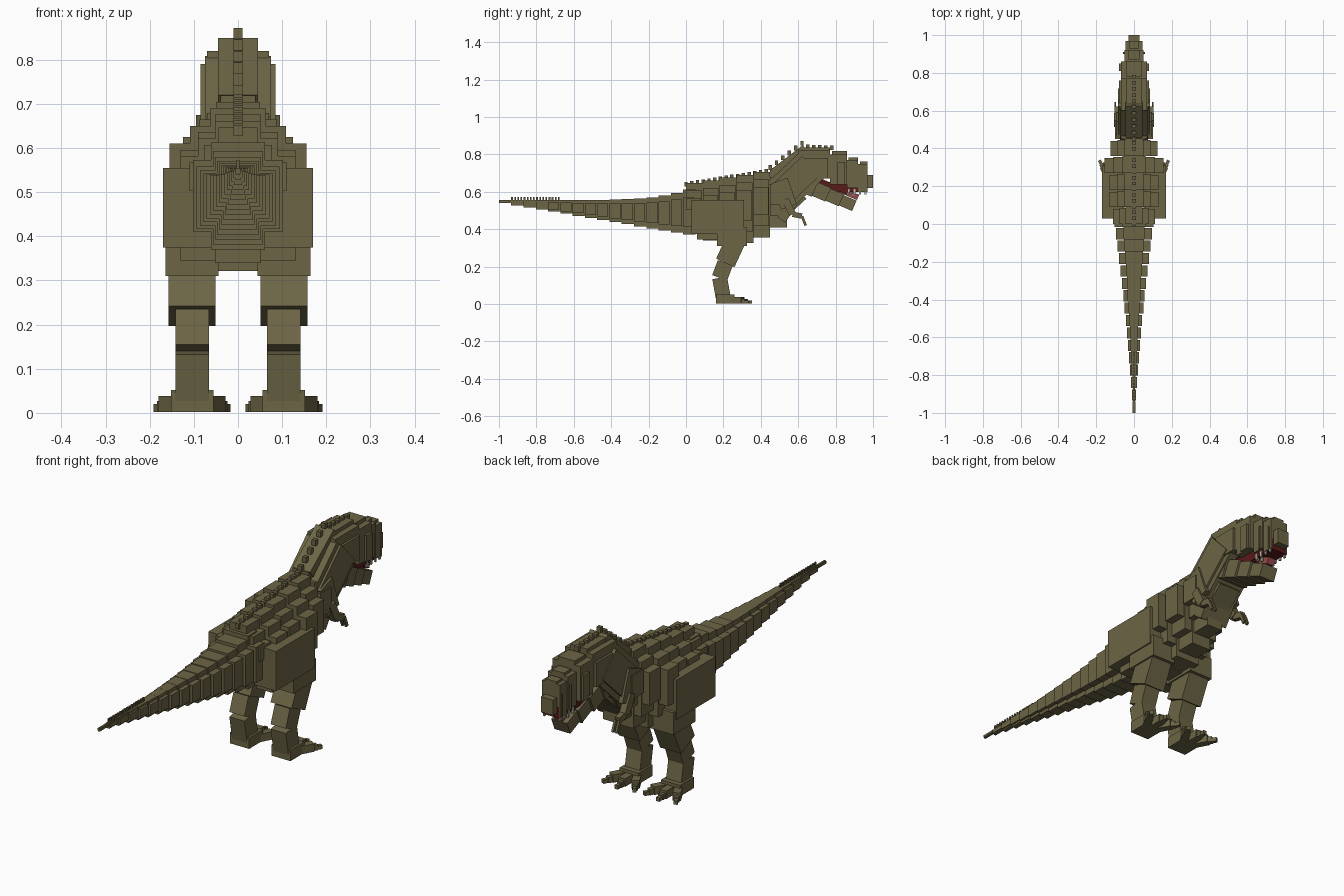
import bpy
from math import atan2, hypot, radians, sin, cos
from mathutils import Vector

cube = bpy.data.objects.get("Cube")
if cube:
    bpy.data.objects.remove(cube, do_unlink=True)


def material(name, *rgb):
    mat = bpy.data.materials.new(name)
    mat.use_nodes = True
    mat.diffuse_color = (*rgb, 1)
    shader = mat.node_tree.nodes["Principled BSDF"]
    shader.inputs["Base Color"].default_value = mat.diffuse_color
    return mat


olive = material("olive_hide", 0.15, 0.13, 0.06)
red = material("mouth_red", 0.1, 0.01, 0.01)
pink = material("tongue_pink", 0.3, 0.07, 0.07)
ivory = material("tooth_ivory", 0.5, 0.5, 0.4)


def block(name, centre, size, rotation=(0, 0, 0), mat=olive):
    bpy.ops.mesh.primitive_cube_add(size=1, location=centre, rotation=rotation)
    part = bpy.context.object
    part.name = name
    part.scale = size
    part.data.materials.append(mat)


def slab(name, half, back, front, bottom, top, mat=olive):
    """Upright block centred on the middle plane."""
    block(name, (0, (back + front) / 2, (bottom + top) / 2),
          (half * 2, front - back, top - bottom), mat=mat)


def limb(name, x, width, start, end, thick, mat=olive):
    """Tilted block running between two points of the side plane."""
    middle, run = (start + end) / 2, end - start
    block(name, (x, middle.x, middle.y), (width, hypot(*run), thick),
          (atan2(run.y, run.x), 0, 0), mat)


def point(y, z):
    return Vector((y, z))


def back_line(y):
    return 0.64 + 0.16 * y


def belly_line(y):
    return 0.32 + 1.5 * (y - 0.25) ** 2


# Tail: stepped segments, each a tall core inside a wide band
segments = 16
step = 1.05 / segments
for i in range(segments):
    t = (i + 0.5) / segments
    back = i * step - 1
    front = back + step
    half = 0.006 + 0.1 * t ** 1.3
    bottom, top = 0.545 - 0.18 * t, 0.555 + 0.07 * t ** 6
    rise = (top - bottom) / 6
    slab("tail_core", half * 0.6, back, front, bottom, top)
    slab("tail_band", half, back, front - step / 10, bottom + rise, top - rise)

# Torso: rings of three nested slabs, the widest being the shortest
ring = 0.09
for i, half in enumerate((0.11, 0.13, 0.13, 0.155, 0.125, 0.1)):
    back = i * ring
    front = back + ring
    middle = back + ring / 2
    for inset in (0, 0.5, 1):
        slab("torso_block", half * (0.4 + 0.6 * inset), back, front - inset / 100,
             belly_line(middle) + 0.12 * inset, back_line(middle) - 0.08 * inset)

# Neck and throat
chest, nape = point(0.5, 0.58), point(0.47, 0.7)
crown, gullet = point(0.64, 0.83), point(0.61, 0.6)
head_base = point(0.67, 0.74)
limb("neck", 0, 0.15, chest, head_base, 0.19)
limb("neck_side", 0, 0.17, chest, head_base, 0.14)
limb("neck_crest", 0, 0.09, nape, crown, 0.05)
limb("throat", 0, 0.11, point(0.49, 0.49), gullet, 0.1)
limb("chest_front", 0, 0.14, point(0.51, 0.45), gullet, 0.05)

# Skull and upper jaw, from back to front
back = 0.6
for name, half, front, bottom, top in (
    ("skull", 0.07, 0.77, 0.67, 0.82),
    ("face", 0.07, 0.86, 0.64, 0.8),
    ("snout", 0.05, 0.92, 0.62, 0.77),
    ("muzzle", 0.045, 0.97, 0.6, 0.75),
):
    slab(name, half, back, front, bottom, top)
    slab(name + "_cap", half * 0.6, back + 0.01, front, top, top + half / 4)
    slab(name + "_cheek", half * 1.15, back + 0.04, front - 0.01, bottom, top - 0.04)
    back = front
slab("nose", 0.03, back, 1, 0.62, 0.69)
slab("palate", 0.04, 0.72, back, 0.598, 0.65, red)

# Lower jaw, narrowing in steps to the chin
hinge, chin = point(0.62, 0.645), point(0.9, 0.525)
pieces = 4
for i in range(pieces):
    limb("lower_jaw", 0, 0.14 - 0.02 * i, hinge.lerp(chin, i / pieces),
         hinge.lerp(chin, (i + 1) / pieces), 0.09 - 0.01 * i)
lift = point(0.02, 0.045)
limb("mouth_lining", 0, 0.07, hinge + lift, hinge.lerp(chin, 0.8) + lift, 0.02, red)
limb("tongue", 0, 0.04, hinge + lift, chin + lift, 0.03, pink)

# Joints of the leg and arm
hip, knee = point(0.27, 0.35), point(0.21, 0.22)
ankle, heel = point(0.18, 0.14), point(0.2, 0.03)
shoulder, elbow = point(0.53, 0.56), point(0.57, 0.48)
wrist, fingertip = point(0.62, 0.47), point(0.64, 0.42)

for side in (-1, 1):
    # Teeth
    for i in range(4):
        block("upper_tooth", (side * 0.04, 0.87 + 0.03 * i, 0.6),
              (0.007, 0.01, 0.03), mat=ivory)
        root = hinge.lerp(chin, 0.6 + i / 10) + lift
        block("lower_tooth", (side * 0.03, *root), (0.007, 0.01, 0.02), mat=ivory)

    # Hip, thigh, shin and ankle
    leg_x = side * 0.104
    block("hip", (side * 0.115, 0.17, 0.465), (0.11, 0.28, 0.18))
    block("upper_thigh", (leg_x, 0.245, 0.36), (0.12, 0.16, 0.1))
    block("groin", (side * 0.09, 0.14, 0.38), (0.08, 0.16, 0.07))
    limb("thigh", leg_x, 0.106, hip, knee, 0.108)
    limb("shin", leg_x, 0.076, knee, ankle, 0.085)
    limb("ankle", leg_x, 0.076, ankle, heel, 0.08)

    # Foot with splayed toes that shrink towards the claws
    block("foot", (leg_x, 0.21, 0.027), (0.096, 0.1, 0.05))
    for turn in (radians(-28), 0, radians(28)):
        for i, name in enumerate(("toe", "toe_end", "claw")):
            shrink = 0.7 ** i
            reach = 0.055 + 0.03 * i
            height = 0.036 * shrink
            block(name, (leg_x + sin(turn) * (reach + 0.035), 0.218 + cos(turn) * reach,
                         0.002 + height / 2),
                  (0.034 * shrink, 0.08 * shrink, height), (0, 0, -turn))

    # Shoulder and small arm with two fingers
    arm_x = side * 0.09
    limb("shoulder", side * 0.08, 0.03, point(0.5, 0.66), point(0.55, 0.52), 0.09)
    limb("upper_arm", arm_x, 0.03, shoulder, elbow, 0.038)
    limb("forearm", arm_x, 0.024, elbow, wrist, 0.028)
    for spread in (-0.009, 0.009):
        limb("finger", arm_x + spread, 0.01, wrist, fingertip, 0.014)


# Studs along the back, neck, head and tail tip
def stud_row(name, start, end, count, width, length):
    for i in range(count):
        spot = start.lerp(end, i / (count - 1))
        block(name, (0, *spot), (width, length, 0.025))


neck_lift = point(-0.02, 0.03)
stud_row("back_stud", point(0, back_line(0)), point(0.46, back_line(0.46)), 16, 0.02, 0.018)
stud_row("neck_stud", nape + neck_lift, crown + neck_lift, 6, 0.02, 0.018)
stud_row("head_stud", point(0.65, 0.84), point(0.78, 0.835), 5, 0.02, 0.018)
stud_row("tail_stud", point(-0.93, 0.56), point(-0.68, 0.56), 16, 0.006, 0.009)
